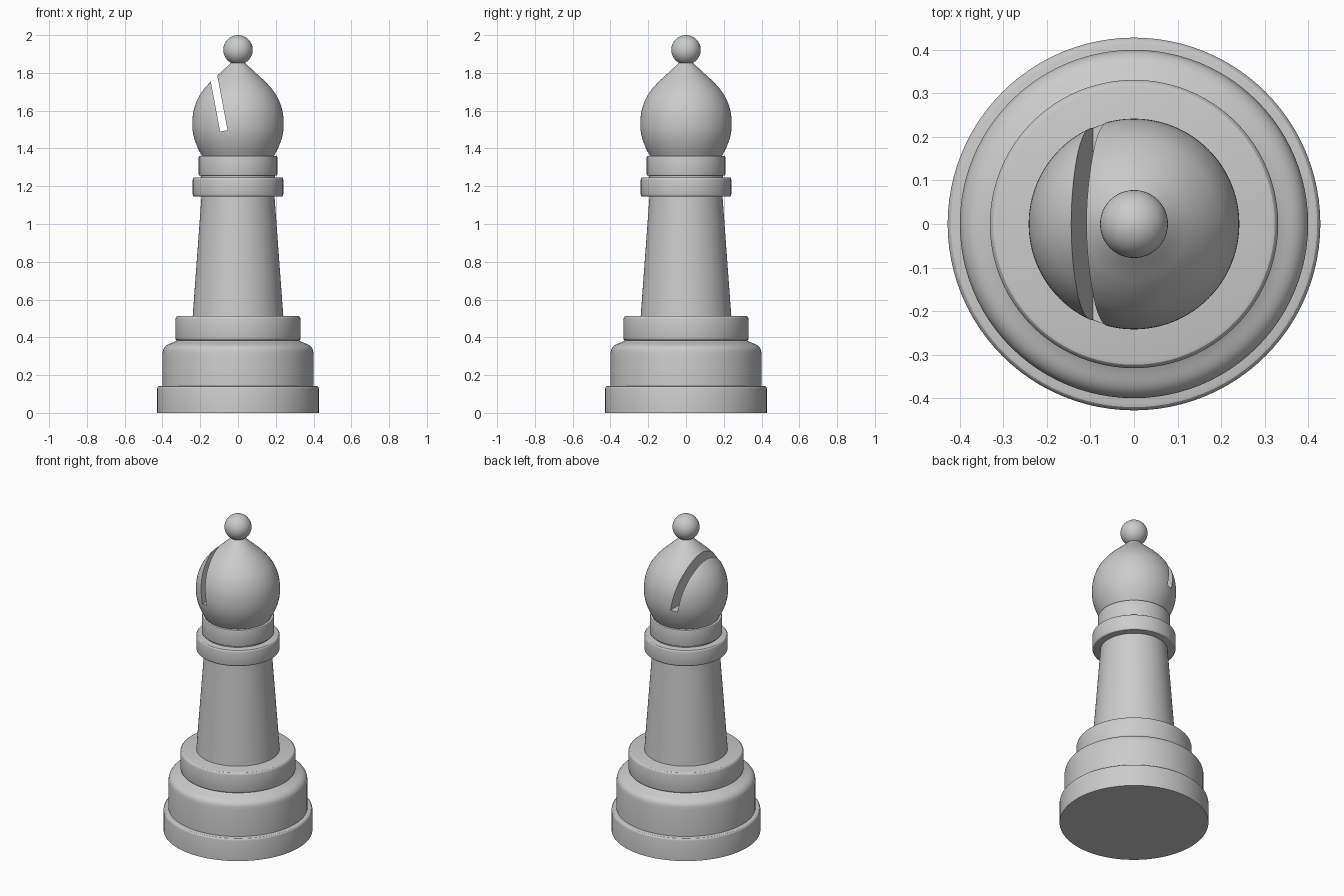
import bpy, bmesh, math
from mathutils import Vector

if "Cube" in bpy.data.objects:
    bpy.data.objects.remove(bpy.data.objects["Cube"])

SEGMENTS = 96


def finish(obj, angle=30):
    bpy.ops.object.select_all(action='DESELECT')
    obj.select_set(True)
    bpy.context.view_layer.objects.active = obj
    bpy.ops.object.shade_smooth_by_angle(angle=math.radians(angle))


def lathe(name, profile):
    """Spin an (r, z) profile around z; both ends are closed on the axis."""
    pts = [(0, profile[0][1])] + list(profile) + [(0, profile[-1][1])]
    bm = bmesh.new()
    verts = [bm.verts.new((r, 0, z)) for r, z in pts]
    edges = [bm.edges.new(pair) for pair in zip(verts, verts[1:])]
    bmesh.ops.spin(bm, geom=verts + edges, cent=(0, 0, 0), axis=(0, 0, 1),
                   angle=math.tau, steps=SEGMENTS)
    bmesh.ops.remove_doubles(bm, verts=bm.verts, dist=1e-4)
    bmesh.ops.recalc_face_normals(bm, faces=bm.faces)
    mesh = bpy.data.meshes.new(name)
    bm.to_mesh(mesh)
    bm.free()
    obj = bpy.data.objects.new(name, mesh)
    bpy.context.collection.objects.link(obj)
    finish(obj)
    return obj


def band(radius, z0, z1, low=0.0, high=0.0):
    """Straight band profile with rounded lower and upper rims."""
    arc = [math.radians(a) for a in (0, 30, 60, 90)]
    bottom = [(radius - low + low * math.sin(a), z0 + low - low * math.cos(a)) for a in arc]
    top = [(radius - high + high * math.cos(a), z1 - high + high * math.sin(a)) for a in arc]
    return ([(radius, z0)] if low == 0 else bottom) + ([(radius, z1)] if high == 0 else top)


def smooth(points, steps=5):
    """Catmull-Rom curve through the points."""
    p = [Vector(q) for q in points]
    p = [2 * p[0] - p[1]] + p + [2 * p[-1] - p[-2]]
    out = []
    for a, b, c, d in zip(p, p[1:], p[2:], p[3:]):
        for i in range(steps):
            t = i / steps
            out.append(0.5 * (2 * b + (c - a) * t + (2 * a - 5 * b + 4 * c - d) * t ** 2
                              + (3 * b - a - 3 * c + d) * t ** 3))
    return [tuple(q) for q in out] + [tuple(points[-1])]


# Stepped base
lathe("base_foot", band(0.428, 0, 0.143, high=0.015))
lathe("base_shoulder", [(0.4, 0.14)] + smooth(
    [(0.4, 0.315), (0.394, 0.34), (0.375, 0.36), (0.34, 0.375), (0.315, 0.388)], 4))
lathe("base_ring", band(0.331, 0.383, 0.514, low=0.012, high=0.016))

# Tapered stem and collars
lathe("stem", [(0.24, 0.51), (0.193, 1.15)])
lathe("lower_collar", band(0.24, 1.145, 1.247, low=0.012, high=0.012))
lathe("collar_neck", [(0.195, 1.24), (0.195, 1.265)])
lathe("upper_collar", band(0.208, 1.256, 1.36, low=0.006, high=0.006))

# Pointed head
head = lathe("head", smooth(
    [(0.188, 1.355), (0.216, 1.41), (0.236, 1.47), (0.242, 1.53), (0.235, 1.6),
     (0.212, 1.665), (0.179, 1.715), (0.143, 1.755), (0.105, 1.79), (0.035, 1.855)]))

# Slanted slot cut through the head
tilt = -0.185
length = 0.5
axis = Vector((math.sin(tilt), 0, math.cos(tilt)))
bpy.ops.mesh.primitive_cube_add(size=1, location=Vector((-0.075, 0, 1.493)) + axis * length / 2,
                                rotation=(0, tilt, 0))
cutter = bpy.context.object
cutter.name = "slot_cutter"
cutter.scale = (0.04, 1, length)
cutter.hide_render = True
cut = head.modifiers.new("slot", 'BOOLEAN')
cut.operation = 'DIFFERENCE'
cut.solver = 'EXACT'
cut.object = cutter
bpy.context.view_layer.objects.active = head
bpy.ops.object.modifier_move_to_index(modifier="slot", index=0)
bpy.ops.object.modifier_apply(modifier="slot")
bpy.data.objects.remove(cutter)
finish(head)

# Ball on top
bpy.ops.mesh.primitive_uv_sphere_add(segments=48, ring_count=24, radius=0.078,
                                     location=(0, 0, 1.922))
bpy.context.object.name = "finial_ball"
finish(bpy.context.object)
